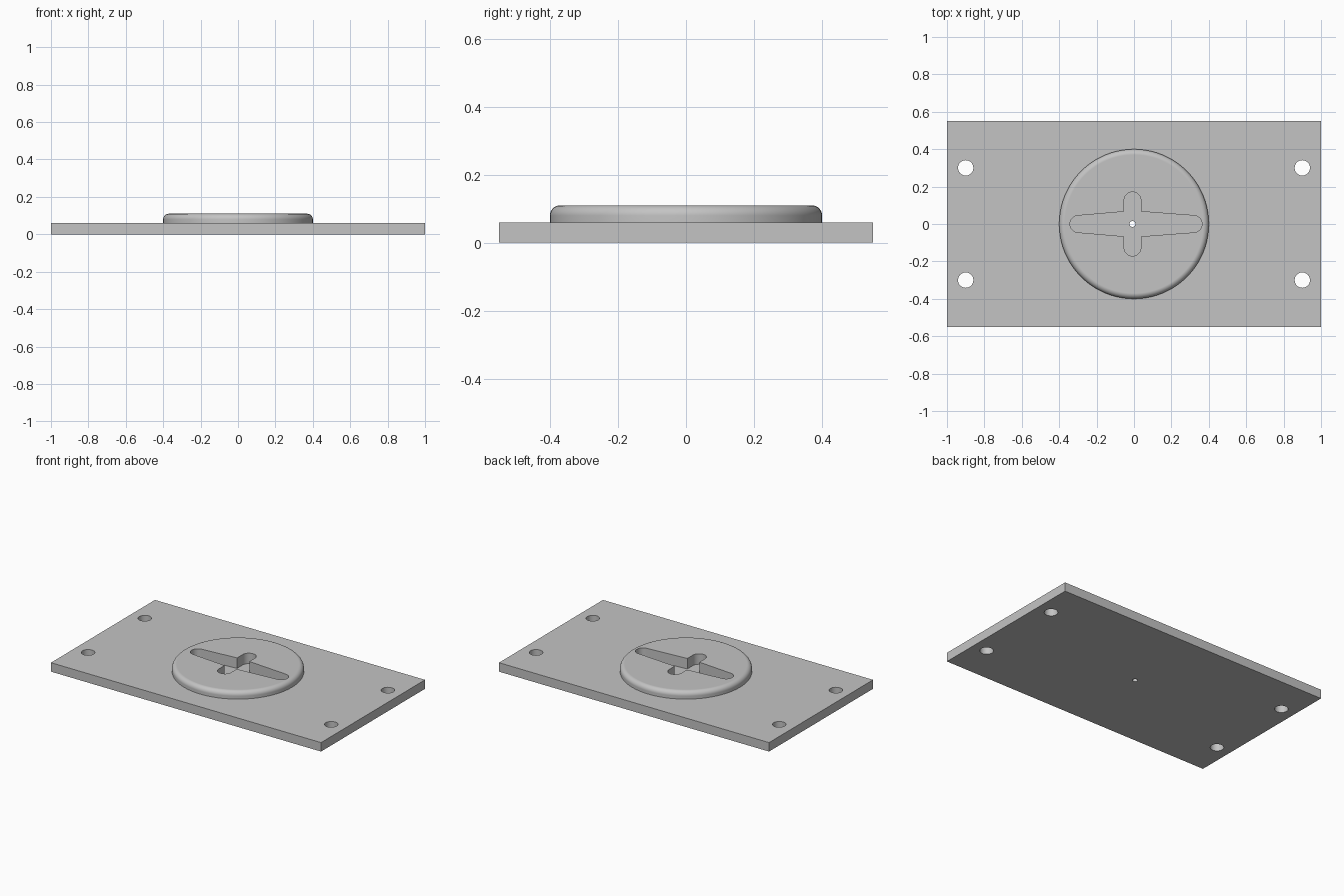
import bpy, bmesh, math

cube = bpy.data.objects.get("Cube")
if cube:
    bpy.data.objects.remove(cube, do_unlink=True)

grey = bpy.data.materials.new("light_grey")
grey.use_nodes = True
GREY = (0.55, 0.55, 0.55, 1)
grey.diffuse_color = GREY
grey.node_tree.nodes["Principled BSDF"].inputs["Base Color"].default_value = GREY


def prism(name, outline, z0, z1, fillet=0):
    """Extrude a counter-clockwise outline, optionally rounding its top rim."""
    bm = bmesh.new()
    base = bm.faces.new([bm.verts.new((x, y, z0)) for x, y in outline])
    ext = bmesh.ops.extrude_face_region(bm, geom=[base], use_keep_orig=True)["geom"]
    top = [v for v in ext if isinstance(v, bmesh.types.BMVert)]
    bmesh.ops.translate(bm, verts=top, vec=(0, 0, z1 - z0))
    bmesh.ops.recalc_face_normals(bm, faces=bm.faces)
    if fillet:
        rim = [e for e in bm.edges if all(v.co.z > z1 - 1e-5 for v in e.verts)]
        bmesh.ops.bevel(bm, geom=rim, offset=fillet, segments=8,
                        profile=0.5, affect='EDGES')
    mesh = bpy.data.meshes.new(name)
    bm.to_mesh(mesh)
    bm.free()
    mesh.materials.append(grey)
    obj = bpy.data.objects.new(name, mesh)
    bpy.context.collection.objects.link(obj)
    return obj


def arc(cx, cy, rx, ry, start, end, n):
    angles = [math.radians(start + (end - start) * i / n) for i in range(n + 1)]
    return [(cx + rx * math.cos(a), cy + ry * math.sin(a)) for a in angles]


def circle(cx, cy, r, n):
    return arc(cx, cy, r, r, 0, 360, n)[:-1]


def combine(body, tool, operation):
    mod = body.modifiers.new(operation.title(), 'BOOLEAN')
    mod.operation, mod.object, mod.solver = operation, tool, 'EXACT'
    bpy.context.view_layer.objects.active = body
    bpy.ops.object.modifier_apply(modifier=mod.name)
    bpy.data.objects.remove(tool, do_unlink=True)


# Base plate with the raised, rounded disc
plate = prism("base_plate_with_disc",
              [(-1, -0.55), (1, -0.55), (1, 0.55), (-1, 0.55)], 0, 0.06)
combine(plate, prism("disc", circle(0, 0, 0.4, 128), 0.03, 0.11, 0.03), 'UNION')

# Cross-shaped recess: a tapered long slot and a short straight slot
MID, FLOOR, TOP = -0.008, 0.04, 0.2
long_slot = (arc(0.32, 0, 0.044, 0.045, -80, 80, 16) + [(MID, 0.07)]
             + arc(-0.298, 0, 0.044, 0.045, 100, 260, 16) + [(MID, -0.07)])
short_slot = (arc(MID, 0.126, 0.045, 0.045, 0, 180, 16)
              + arc(MID, -0.126, 0.045, 0.045, 180, 360, 16))
combine(plate, prism("long_slot", long_slot, FLOOR, TOP), 'DIFFERENCE')
combine(plate, prism("short_slot", short_slot, FLOOR, TOP), 'DIFFERENCE')

# Small centre hole and four mounting holes
combine(plate, prism("centre_hole", circle(MID, 0, 0.016, 24), -0.1, TOP), 'DIFFERENCE')
for x in (-0.9, 0.9):
    for y in (-0.3, 0.3):
        combine(plate, prism("mounting_hole", circle(x, y, 0.041, 40), -0.1, TOP),
                'DIFFERENCE')

# Smooth curved walls, crisp edges
bpy.ops.object.select_all(action='DESELECT')
plate.select_set(True)
bpy.context.view_layer.objects.active = plate
bpy.ops.object.shade_smooth_by_angle(angle=math.radians(30))
weighted = plate.modifiers.new("Weighted Normals", 'WEIGHTED_NORMAL')
weighted.keep_sharp = True
